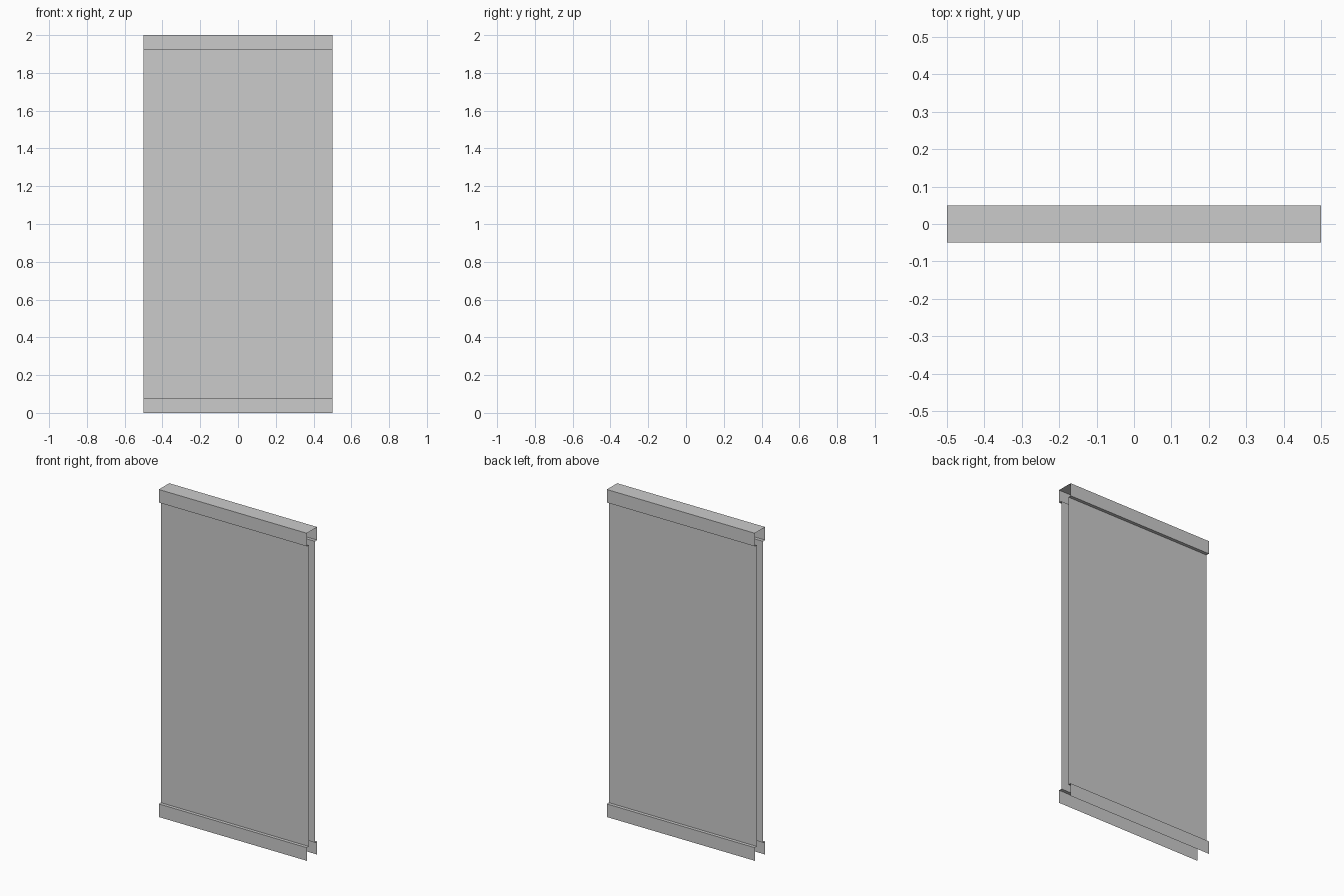
import bpy, bmesh

if "Cube" in bpy.data.objects:
    bpy.data.objects.remove(bpy.data.objects["Cube"])

HALF_LEN, TRIM_Y, PANEL_Y = 0.5, 0.05, 0.03
HEIGHT, TRIM_H = 2.0, 0.08


def extrude_strip(name, profile):
    """Sweep an open (y, z) profile along x as a thin sheet with open ends."""
    bm = bmesh.new()
    verts = [bm.verts.new((-HALF_LEN, y, z)) for y, z in profile]
    edges = [bm.edges.new(pair) for pair in zip(verts, verts[1:])]
    swept = bmesh.ops.extrude_edge_only(bm, edges=edges)["geom"]
    moved = [g for g in swept if isinstance(g, bmesh.types.BMVert)]
    bmesh.ops.translate(bm, verts=moved, vec=(2 * HALF_LEN, 0, 0))
    # Face the sheet outwards: the top cap must point up
    cap = max(bm.faces, key=lambda f: f.calc_center_median().z)
    bmesh.ops.recalc_face_normals(bm, faces=bm.faces[:])
    if cap.normal.z < 0:
        bmesh.ops.reverse_faces(bm, faces=bm.faces[:])
    mesh = bpy.data.meshes.new(name)
    bm.to_mesh(mesh)
    bm.free()
    obj = bpy.data.objects.new(name, mesh)
    bpy.context.collection.objects.link(obj)
    return obj


# Front side: skirting, ledge, recessed panel, ledge, top trim
front = [(-TRIM_Y, 0), (-TRIM_Y, TRIM_H), (-PANEL_Y, TRIM_H),
         (-PANEL_Y, HEIGHT - TRIM_H), (-TRIM_Y, HEIGHT - TRIM_H), (-TRIM_Y, HEIGHT)]
# Back side mirrors the front; the join between them is the top cap
back = [(-y, z) for y, z in reversed(front)]
extrude_strip("wall_segment", front + back)
